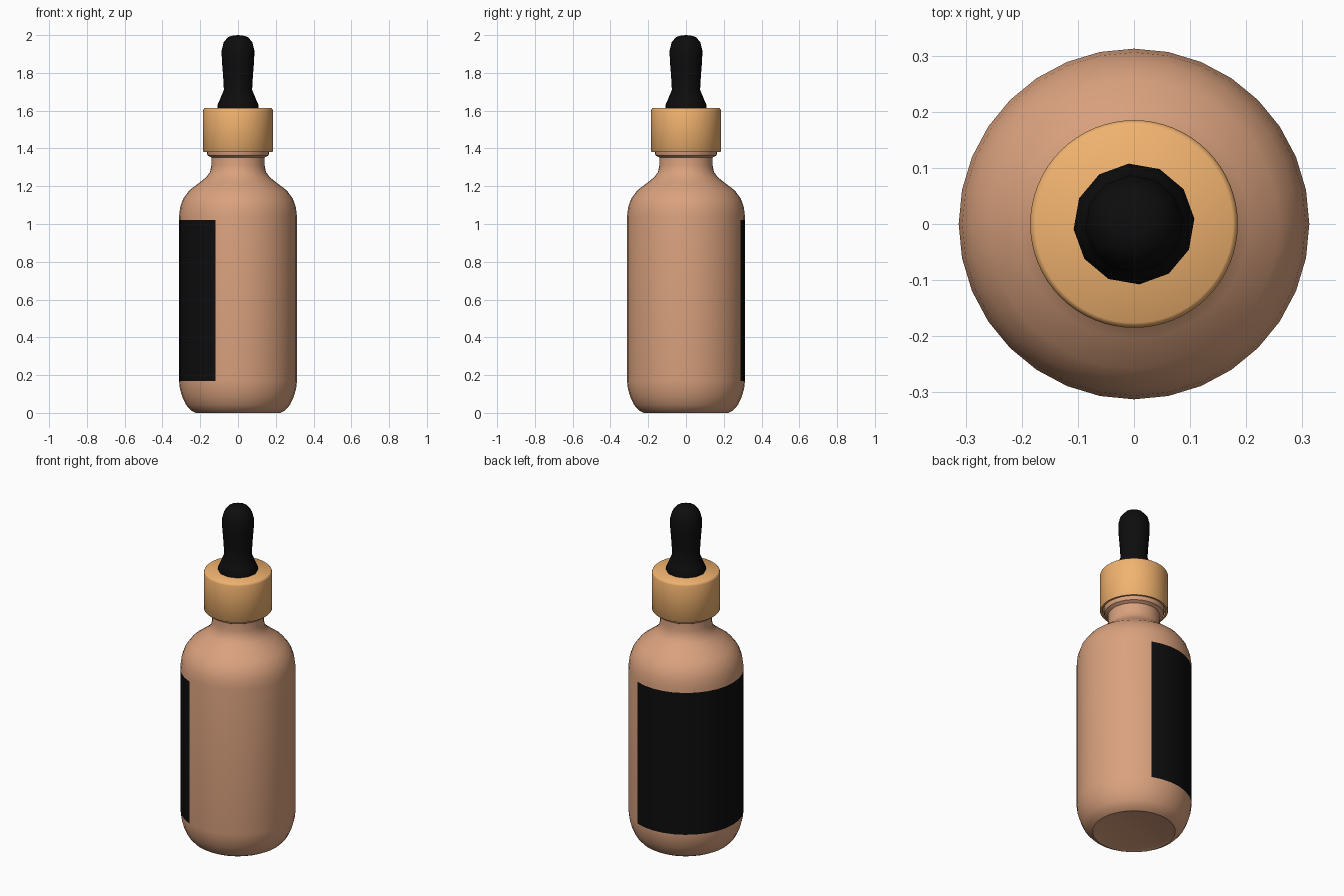
import bpy, bmesh, math

if "Cube" in bpy.data.objects:
    bpy.data.objects.remove(bpy.data.objects["Cube"])


def material(name, color):
    m = bpy.data.materials.new(name)
    m.diffuse_color = (*color, 1)
    m.use_nodes = True
    m.node_tree.nodes["Principled BSDF"].inputs["Base Color"].default_value = m.diffuse_color
    return m


def lathe(name, profile, sides, mat, turn=0.0, angle=40):
    """Spin an (r, z) profile around z; r = 0 ends become a single point."""
    bm = bmesh.new()
    rings = []
    for r, z in profile:
        if r == 0:
            rings.append([bm.verts.new((0, 0, z))] * sides)
        else:
            rings.append([bm.verts.new((r * math.cos(turn + 2 * math.pi * i / sides),
                                        r * math.sin(turn + 2 * math.pi * i / sides), z))
                          for i in range(sides)])
    for a, b in zip(rings, rings[1:]):
        for i in range(sides):
            j = (i + 1) % sides
            bm.faces.new(list(dict.fromkeys((a[i], a[j], b[j], b[i]))))
    me = bpy.data.meshes.new(name)
    bm.to_mesh(me)
    bm.free()
    ob = bpy.data.objects.new(name, me)
    bpy.context.collection.objects.link(ob)
    me.materials.append(mat)
    bpy.ops.object.select_all(action='DESELECT')
    ob.select_set(True)
    bpy.context.view_layer.objects.active = ob
    bpy.ops.object.shade_smooth_by_angle(angle=math.radians(angle))
    return ob


glass = material("amber_glass", (0.70, 0.36, 0.21))
wood = material("light_wood", (0.88, 0.45, 0.16))
black = material("black_rubber", (0.004, 0.004, 0.004))

# Bottle with rounded foot, shoulder, neck and lip
R = 0.3125
lathe("bottle", [(0, 0.005), (0.21, 0.005), (0.225, 0), (0.25, 0.014), (0.275, 0.042),
                 (0.295, 0.085), (0.308, 0.13), (R, 0.17), (R, 1.04), (0.306, 1.09),
                 (0.29, 1.135), (0.258, 1.178), (0.205, 1.218), (0.168, 1.248),
                 (0.148, 1.276), (0.141, 1.31), (0.141, 1.352), (0.16, 1.362),
                 (0.164, 1.372), (0.164, 1.395), (0.14, 1.40), (0.14, 1.55)],
      32, glass)

# Wrap-around label lying practically on the glass
label = lathe("label", [(R, 0.17), (R, 1.02)], 32, black)
label.location = (-0.0006, 0.0002, 0)

# Hollow collar with rounded rims
lathe("collar", [(0.141, 1.40), (0.172, 1.40), (0.172, 1.38), (0.182, 1.38), (0.185, 1.384),
                 (0.185, 1.60), (0.182, 1.608), (0.176, 1.613), (0, 1.613)],
      64, wood)

# Rubber dropper bulb
lathe("dropper_bulb", [(0, 1.605), (0.108, 1.605), (0.108, 1.633), (0.096, 1.66), (0.075, 1.71),
                       (0.079, 1.78), (0.086, 1.87), (0.087, 1.92), (0.076, 1.962),
                       (0.053, 1.99), (0.025, 1.998), (0, 2.0)],
      12, black, turn=math.radians(5), angle=50)
